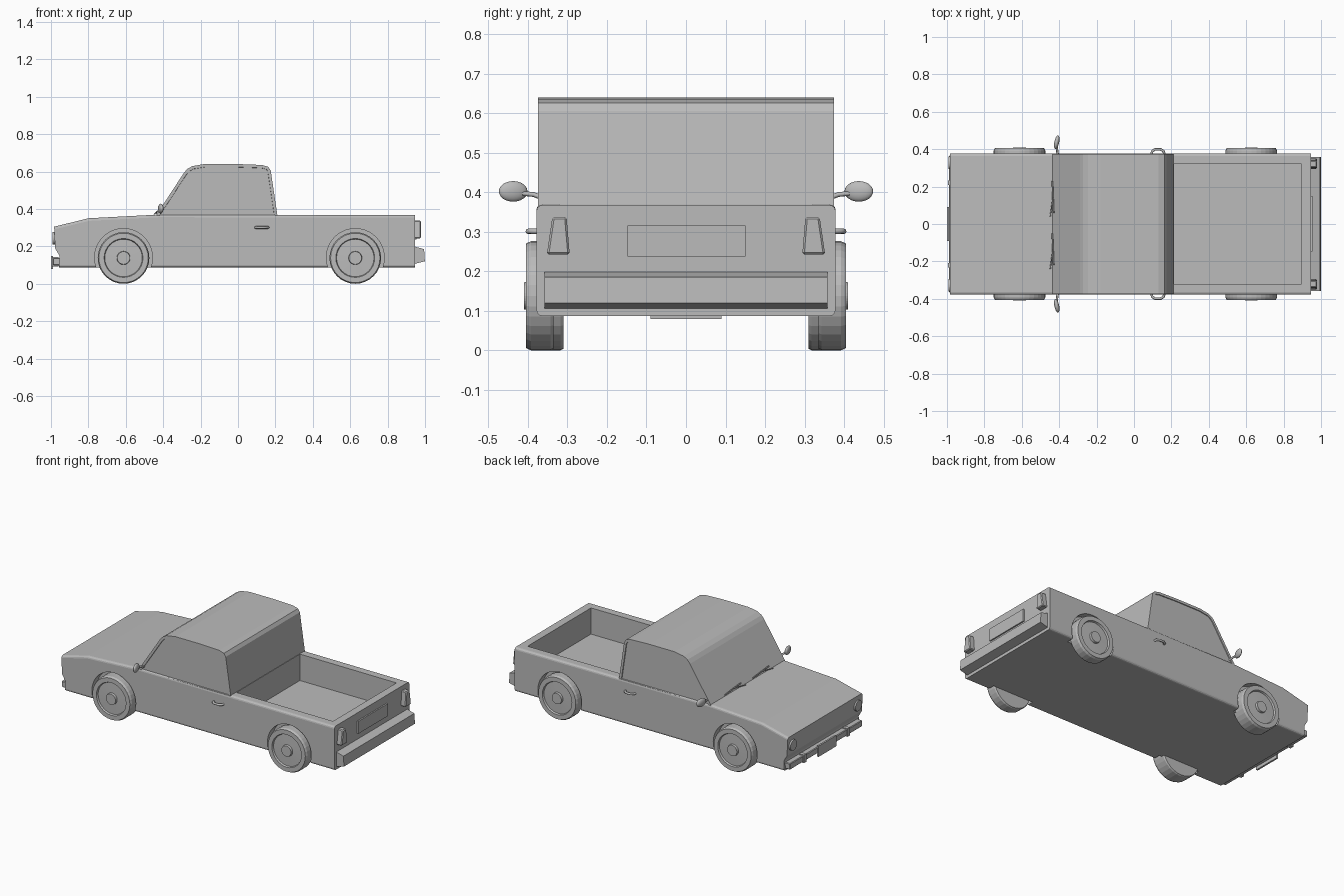
import bpy, bmesh, math
from mathutils import Vector, Matrix

if "Cube" in bpy.data.objects:
    bpy.data.objects.remove(bpy.data.objects["Cube"])

grey = bpy.data.materials.new("plain grey")
grey.diffuse_color = (0.5, 0.5, 0.5, 1)
grey.use_nodes = True
grey.node_tree.nodes["Principled BSDF"].inputs["Base Color"].default_value = grey.diffuse_color


def finish(name, bm):
    bmesh.ops.recalc_face_normals(bm, faces=bm.faces[:])
    me = bpy.data.meshes.new(name)
    bm.to_mesh(me)
    bm.free()
    me.materials.append(grey)
    ob = bpy.data.objects.new(name, me)
    bpy.context.collection.objects.link(ob)
    return ob


def extrude_y(pts, y0, y1):
    """Prism from an x-z outline between two y positions."""
    bm = bmesh.new()
    f = bm.faces.new([bm.verts.new((x, y0, z)) for x, z in pts])
    r = bmesh.ops.extrude_face_region(bm, geom=[f])
    vs = [v for v in r["geom"] if isinstance(v, bmesh.types.BMVert)]
    bmesh.ops.translate(bm, vec=(0, y1 - y0, 0), verts=vs)
    bmesh.ops.recalc_face_normals(bm, faces=bm.faces[:])
    return bm


def extrude_x(pts, x0, x1):
    """Prism from a y-z outline between two x positions."""
    bm = extrude_y(pts, x0, x1)
    for v in bm.verts:
        v.co = Vector((v.co.y, v.co.x, v.co.z))
    return bm


def box(name, lo, hi, bevel=0):
    bm = extrude_y([(lo[0], lo[2]), (hi[0], lo[2]), (hi[0], hi[2]), (lo[0], hi[2])], lo[1], hi[1])
    if bevel:
        bmesh.ops.bevel(bm, geom=bm.edges[:], offset=bevel, segments=1, affect='EDGES')
    return finish(name, bm)


def revolve_y(name, profile, x, z, side, n=32):
    """Turn a (y, radius) profile around a y axis at x, z."""
    bm = bmesh.new()
    rings = []
    for y, r in profile:
        rings.append([bm.verts.new((x + r * math.cos(2 * math.pi * i / n), side * y,
                                    z + r * math.sin(2 * math.pi * i / n))) for i in range(n)])
    for a, b in zip(rings, rings[1:]):
        for i in range(n):
            j = (i + 1) % n
            bm.faces.new((a[i], a[j], b[j], b[i]))
    bm.faces.new(rings[0])
    bm.faces.new(rings[-1])
    return finish(name, bm)


def tube(name, pts, radius):
    cu = bpy.data.curves.new(name, 'CURVE')
    cu.dimensions = '3D'
    cu.bevel_depth = radius
    cu.bevel_resolution = 2
    cu.use_fill_caps = True
    sp = cu.splines.new('POLY')
    sp.points.add(len(pts) - 1)
    for p, co in zip(sp.points, pts):
        p.co = (*co, 1)
    cu.materials.append(grey)
    ob = bpy.data.objects.new(name, cu)
    bpy.context.collection.objects.link(ob)
    return ob


def cut(target, cutter):
    m = target.modifiers.new("cut", 'BOOLEAN')
    m.operation = 'DIFFERENCE'
    m.solver = 'EXACT'
    m.object = cutter
    cutter.hide_render = True
    bpy.context.view_layer.objects.active = target
    bpy.ops.object.modifier_apply(modifier=m.name)
    bpy.data.objects.remove(cutter)


# Lower body with rounded long edges
HW = 0.378
bm = extrude_y([(-0.983, 0.305), (-0.80, 0.35), (-0.42, 0.37), (0.945, 0.367), (0.945, 0.087),
                (-0.958, 0.087), (-0.955, 0.15), (-0.978, 0.19)], -HW, HW)
long_edges = [e for e in bm.edges
              if abs(e.verts[0].co.x - e.verts[1].co.x) > 0.1
              and abs(e.verts[0].co.y - e.verts[1].co.y) < 0.01]
bmesh.ops.bevel(bm, geom=long_edges, offset=0.014, segments=3, profile=0.5, affect='EDGES')
body = finish("body", bm)

# Load bed and wheel arches cut from the body
cut(body, box("bed_cutter", (0.213, -0.32, 0.20), (0.895, 0.32, 0.5)))
WHEELS = {"front": (-0.612, 0.31), "rear": (0.627, 0.335)}
for x, _ in WHEELS.values():
    for s in (-1, 1):
        cut(body, revolve_y("arch_cutter", [(0.33, 0.155), (0.5, 0.155)], x, 0.14, s, 40))

# Cab with side windows set in
bm = extrude_y([(-0.44, 0.355), (-0.435, 0.37), (-0.29, 0.592), (-0.272, 0.613), (-0.245, 0.629),
                (-0.18, 0.640), (0.0, 0.640), (0.13, 0.635), (0.162, 0.625), (0.175, 0.605),
                (0.21, 0.37), (0.211, 0.355)], -0.374, 0.374)
sides = [f for f in bm.faces if abs(f.normal.y) > 0.9]
bmesh.ops.inset_individual(bm, faces=sides, thickness=0.016, depth=0)
bmesh.ops.inset_individual(bm, faces=sides, thickness=0.001, depth=-0.005)
finish("cab", bm)

# Rear bumper, number plate and tail lights
finish("rear_bumper", extrude_y([(0.94, 0.2), (0.995, 0.185), (0.999, 0.12), (0.94, 0.105)],
                                -0.358, 0.358))
box("rear_plate", (0.94, -0.148, 0.237), (0.954, 0.15, 0.316))
for s in (-1, 1):
    bm = extrude_x([(s * 0.302, 0.337), (s * 0.338, 0.337), (s * 0.352, 0.242), (s * 0.294, 0.242)],
                   0.94, 0.978)
    bmesh.ops.recalc_face_normals(bm, faces=bm.faces[:])
    bmesh.ops.bevel(bm, geom=bm.edges[:], offset=0.005, segments=1, affect='EDGES')
    finish("tail_light", bm)

# Front bumper with uprights, number plate and round headlights
box("front_bumper", (-0.99, -0.365, 0.098), (-0.95, 0.365, 0.138), 0.004)
box("front_plate", (-0.999, -0.09, 0.079), (-0.988, 0.09, 0.148))
for s in (-1, 1):
    box("bumper_upright", (-0.995, s * 0.22 - 0.012, 0.092), (-0.96, s * 0.22 + 0.012, 0.144))
    bm = bmesh.new()
    bmesh.ops.create_cone(bm, cap_ends=True, segments=24, radius1=0.036, radius2=0.033, depth=0.025,
                          matrix=Matrix.Translation((-0.978, s * 0.328, 0.243))
                          @ Matrix.Rotation(-math.pi / 2, 4, 'Y'))
    finish("headlight", bm)

# Wheels: tyre, sunken rim and raised hub
for name, (x, inner) in WHEELS.items():
    for s in (-1, 1):
        revolve_y(name + "_wheel",
                  [(inner, 0.10), (inner, 0.134), (inner + 0.008, 0.138), (0.392, 0.138),
                   (0.405, 0.132), (0.405, 0.104), (0.394, 0.100), (0.396, 0.036),
                   (0.410, 0.034)], x, 0.138, s)

# Door handles, mirrors and wipers
for s in (-1, 1):
    tube("door_handle", [(0.093, s * 0.37, 0.301), (0.097, s * 0.389, 0.301),
                         (0.112, s * 0.399, 0.301), (0.143, s * 0.399, 0.301),
                         (0.158, s * 0.389, 0.301), (0.163, s * 0.37, 0.301)], 0.007)
    bm = bmesh.new()
    bmesh.ops.create_uvsphere(bm, u_segments=20, v_segments=12, radius=1,
                              matrix=Matrix.Translation((-0.413, s * 0.437, 0.402))
                              @ Matrix.Rotation(-s * 0.2, 4, 'Z')
                              @ Matrix.Diagonal((0.013, 0.037, 0.026, 1)))
    for f in bm.faces:
        f.smooth = True
    finish("mirror", bm)
    tube("mirror_stalk", [(-0.405, s * 0.365, 0.386), (-0.41, s * 0.385, 0.394),
                          (-0.413, s * 0.415, 0.397)], 0.006)
for y in (-0.22, 0.06):
    tube("wiper_blade", [(-0.43, y, 0.388), (-0.437, y + 0.17, 0.378)], 0.004)
    tube("wiper_arm", [(-0.448, y - 0.02, 0.372), (-0.433, y + 0.085, 0.386)], 0.003)
